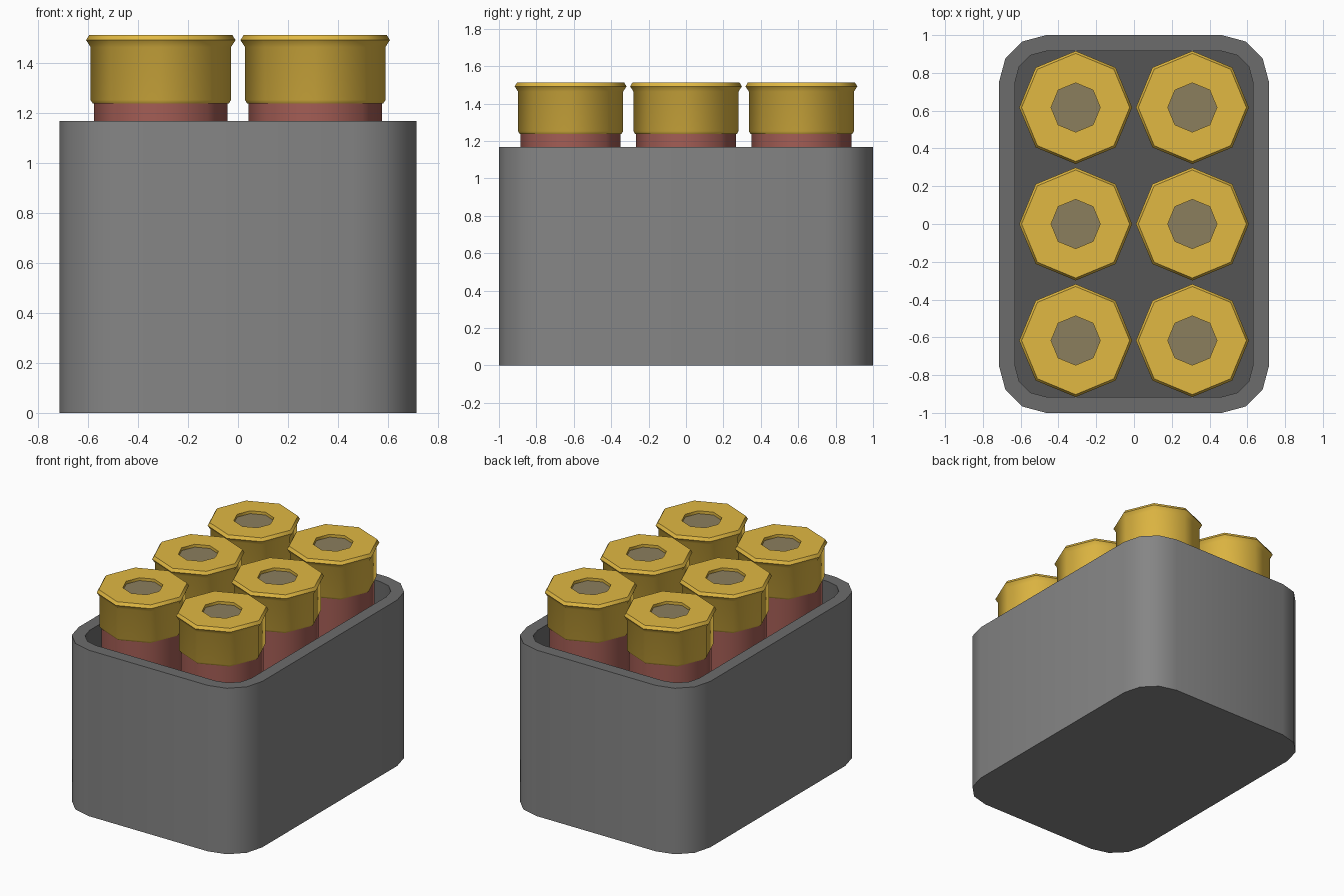
import bpy, bmesh, math

if "Cube" in bpy.data.objects:
    bpy.data.objects.remove(bpy.data.objects["Cube"])


def material(name, color):
    m = bpy.data.materials.new(name)
    m.diffuse_color = (*color, 1)
    m.use_nodes = True
    m.node_tree.nodes["Principled BSDF"].inputs["Base Color"].default_value = m.diffuse_color
    return m


brass = material("brass", (0.75, 0.48, 0.055))
red = material("dull_red", (0.37, 0.11, 0.09))
primer_mat = material("primer_metal", (0.26, 0.21, 0.11))
wall_mat = material("wall_grey", (0.235, 0.235, 0.235))
rim_mat = material("rim_grey", (0.15, 0.15, 0.15))
floor_mat = material("floor_grey", (0.09, 0.09, 0.09))


def loft(name, rings, mats, cap_end=True, angle=50, bands=None):
    """Skin equal-length rings; bands gives a material slot per band, then end cap."""
    bm = bmesh.new()
    loops = [[bm.verts.new(p) for p in ring] for ring in rings]
    n = len(loops[0])
    bands = bands or [0] * len(rings)
    for k, (a, b) in enumerate(zip(loops, loops[1:])):
        for i in range(n):
            j = (i + 1) % n
            bm.faces.new((a[i], a[j], b[j], b[i])).material_index = bands[k]
    bm.faces.new(loops[0][::-1])
    if cap_end:
        bm.faces.new(loops[-1]).material_index = bands[-1]
    me = bpy.data.meshes.new(name)
    bm.to_mesh(me)
    bm.free()
    ob = bpy.data.objects.new(name, me)
    bpy.context.collection.objects.link(ob)
    for m in mats:
        me.materials.append(m)
    bpy.context.view_layer.objects.active = ob
    ob.select_set(True)
    bpy.ops.object.shade_smooth_by_angle(angle=math.radians(angle))
    ob.select_set(False)
    return ob


def rounded_rect(r, z, cx=0.465, cy=0.75, seg=3):
    pts = []
    for q, (sx, sy) in enumerate([(1, 1), (-1, 1), (-1, -1), (1, -1)]):
        for k in range(seg + 1):
            t = math.radians(90 * (q + k / seg))
            pts.append((sx * cx + r * math.cos(t), sy * cy + r * math.sin(t), z))
    return pts


def octagon(r, z):
    return [(r * math.cos(i * math.pi / 4), r * math.sin(i * math.pi / 4), z)
            for i in range(8)]


# open carton: outer wall, rim, inner wall, floor
H = 1.168
FLOOR = 0.08
loft("carton", [rounded_rect(0.25, 0), rounded_rect(0.25, H),
                rounded_rect(0.165, H), rounded_rect(0.165, FLOOR)],
     [wall_mat, rim_mat, floor_mat], bands=[0, 1, 1, 2])

# one cartridge: tube, flanged brass cap with recess, primer disc
tube = loft("tube", [octagon(0.267, FLOOR), octagon(0.267, 1.26)], [red])
cap = loft("brass_cap", [octagon(r, z) for r, z in [
    (0.262, 1.238), (0.272, 1.238), (0.281, 1.252), (0.281, 1.464), (0.299, 1.492),
    (0.286, 1.513), (0.13, 1.513), (0.13, 1.485)]], [brass], cap_end=False)
primer = loft("primer", [octagon(0.13, 1.47), octagon(0.13, 1.493)], [primer_mat])

# repeat in a 2 x 3 grid
spots = [(x, y) for x in (-0.309, 0.309) for y in (-0.617, 0, 0.617)]
for part in (tube, cap, primer):
    base = part.name
    for k, (x, y) in enumerate(spots):
        ob = part if k == 0 else part.copy()
        if k:
            bpy.context.collection.objects.link(ob)
        ob.name = f"{base}_{k + 1}"
        ob.location = (x, y, 0)
